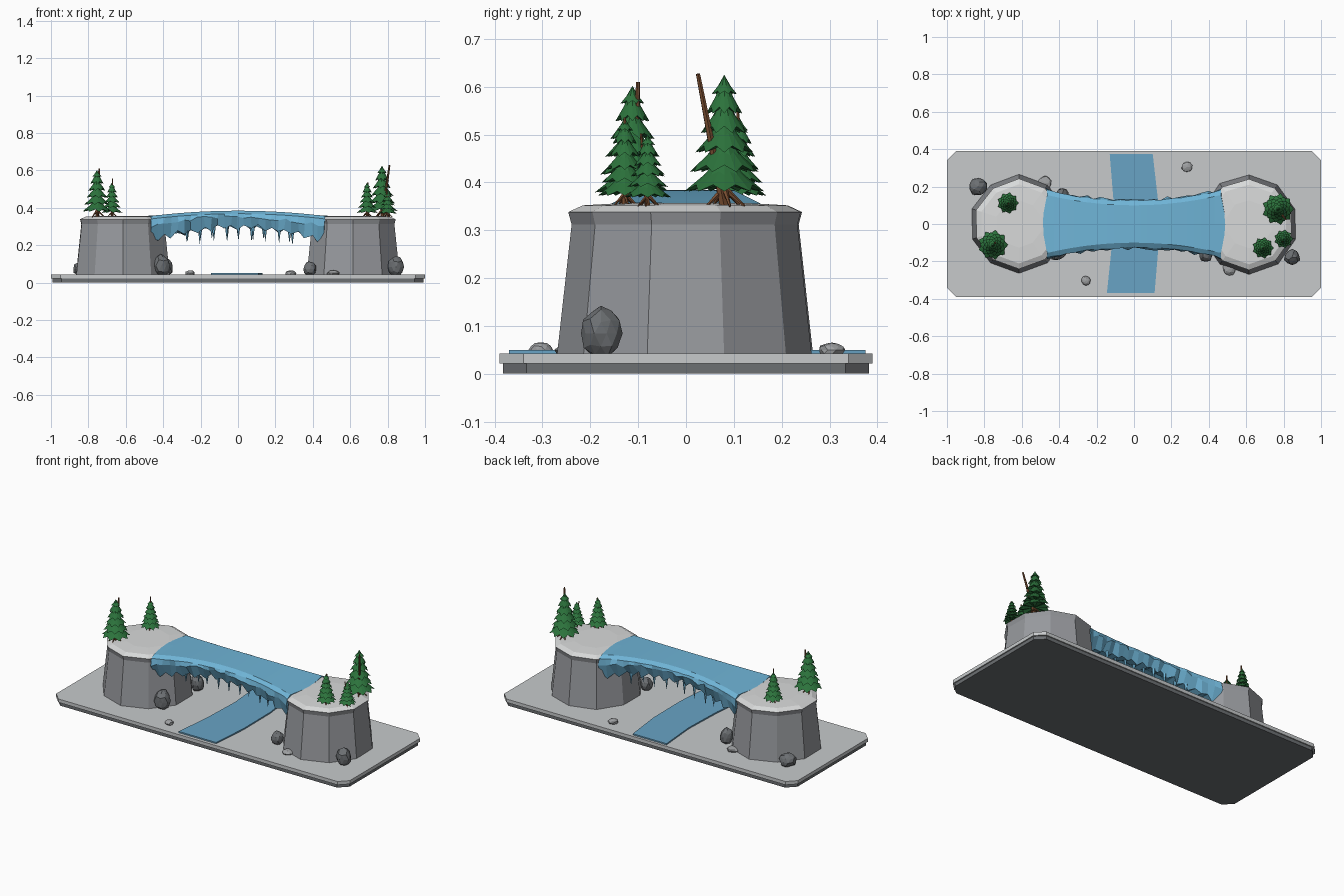
import bpy, bmesh, math, random
from mathutils import Vector, Matrix

random.seed(7)
if "Cube" in bpy.data.objects:
    bpy.data.objects.remove(bpy.data.objects["Cube"])


def material(name, rgb):
    m = bpy.data.materials.new(name)
    m.use_nodes = True
    col = (*rgb, 1)
    m.diffuse_color = col
    next(n for n in m.node_tree.nodes if n.type == 'BSDF_PRINCIPLED').inputs["Base Color"].default_value = col
    return m


GROUND = material("pale ground", (0.57, 0.59, 0.60))
SNOW = material("snow", (0.69, 0.70, 0.70))
STONE = material("cliff stone", (0.31, 0.32, 0.34))
DARK = material("dark stone", (0.15, 0.16, 0.17))
PEBBLE = material("light pebble", (0.34, 0.35, 0.36))
ICE = material("ice", (0.16, 0.46, 0.68))
WATER = material("river", (0.14, 0.37, 0.56))
GREEN = material("pine green", (0.025, 0.17, 0.045))
BARK = material("bark", (0.19, 0.075, 0.03))


def finish(bm, name, *mats):
    bmesh.ops.recalc_face_normals(bm, faces=bm.faces[:])
    me = bpy.data.meshes.new(name)
    bm.to_mesh(me)
    bm.free()
    for m in mats:
        me.materials.append(m)
    ob = bpy.data.objects.new(name, me)
    bpy.context.collection.objects.link(ob)
    return ob


def loft(bm, rings, caps=True):
    """Skin a list of closed rings of points."""
    loops = [[bm.verts.new(p) for p in ring] for ring in rings]
    for a, b in zip(loops, loops[1:]):
        for i in range(len(a)):
            j = (i + 1) % len(a)
            bm.faces.new((a[i], a[j], b[j], b[i]))
    if caps:
        bm.faces.new(loops[0])
        bm.faces.new(loops[-1])


def rod(bm, a, b, r1, r2, sides=6):
    """Tapered stick between two points."""
    a, b = Vector(a), Vector(b)
    d = b - a
    rot = d.to_track_quat('Z', 'Y').to_matrix().to_4x4()
    bmesh.ops.create_cone(bm, cap_ends=True, segments=sides, radius1=r1, radius2=r2,
                          depth=d.length, matrix=Matrix.Translation((a + b) / 2) @ rot)


def slab(name, x, y, cut, z0, z1, mat):
    bm = bmesh.new()
    outline = [(x, y - cut), (x - cut, y), (cut - x, y), (-x, y - cut),
               (-x, cut - y), (cut - x, -y), (x - cut, -y), (x, cut - y)]
    loft(bm, [[(px, py, z) for px, py in outline] for z in (z0, z1)])
    finish(bm, name, mat)


# Base plate in two tiers
slab("base_lower", 0.993, 0.383, 0.05, 0, 0.021, DARK)
slab("base_upper", 1.0, 0.39, 0.05, 0.021, 0.042, GROUND)

# River strip crossing under the bridge
bm = bmesh.new()
left = [(-0.13, 0.375), (-0.11, 0.13), (-0.12, -0.13), (-0.145, -0.37)]
right = [(0.10, 0.375), (0.128, 0.13), (0.13, -0.13), (0.11, -0.37)]
loft(bm, [[(l[0], l[1], 0.042), (r[0], r[1], 0.042), (r[0], r[1], 0.05), (l[0], l[1], 0.05)]
          for l, r in zip(left, right)])
finish(bm, "river", WATER)


# Ten-sided cliffs with a snowy cap
def cliff(name, cx):
    bm = bmesh.new()
    wobble = [random.uniform(0.97, 1.02) for _ in range(10)]
    rings = []
    for r, z in ((0.265, 0.04), (0.235, 0.312), (0.242, 0.338), (0.212, 0.352)):
        rings.append([(cx + r * w * math.cos(math.radians(18 + 36 * i)),
                       r * w * math.sin(math.radians(18 + 36 * i)), z)
                      for i, w in enumerate(wobble)])
    rings.append([(cx + (x - cx) * 0.6, y * 0.6, 0.357) for x, y, z in rings[-1]])
    loft(bm, rings)
    ob = finish(bm, name, STONE, SNOW)
    for p in ob.data.polygons:
        p.material_index = int(p.center.z > 0.34)


cliff("cliff_right", -0.615)
cliff("cliff_left", 0.615)


# Ice bridge: arched top, bevelled shoulders, ragged underside
def jit(a):
    return random.uniform(-a, a)


bm = bmesh.new()
rings = []
STEPS = 26
for i in range(STEPS + 1):
    t = 2 * i / STEPS - 1
    x = 0.465 * t
    w = 0.10 + 0.055 * t * t
    top = 0.384 - 0.028 * t * t
    low = 0.298 - 0.078 * t * t
    ragged = 0.012 * (-1) ** i
    end = 0.015 * (abs(t) == 1)
    side = []
    for s in (1, -1):
        half = [(x, s * w, top), (x, s * (w + 0.026 + jit(0.004)), top - 0.016),
                (x + jit(0.006), s * (w + 0.03 + jit(0.01)), (top + low) / 2 + 0.01 + jit(0.01)),
                (x + jit(0.006), s * (w + 0.004 + jit(0.012)), low + ragged + jit(0.006) + end),
                (x, s * w * 0.5, low + 0.012 + jit(0.012))]
        side.append(half)
    mid = (x + (0.03 if t > 0 else -0.03) * (abs(t) == 1), 0, top)
    rings.append([mid] + side[0] + side[1][::-1])
loft(bm, rings)
bmesh.ops.triangulate(bm, faces=[f for f in bm.faces if len(f.verts) > 4])
finish(bm, "ice_bridge", ICE)

# Icicles under both edges
bm = bmesh.new()
for s in (1, -1):
    for k in range(9):
        x = -0.275 + 0.07 * k + jit(0.01)
        t = x / 0.465
        z = 0.31 - 0.078 * t * t
        y = s * (0.092 + 0.055 * t * t + jit(0.01))
        rod(bm, (x, y, z), (x, y, z - random.uniform(0.06, 0.095)), 0.011, 0.0005, 5)
finish(bm, "icicles", ICE)


# Pines: star-shaped drooping tiers around a leaning trunk with roots
def pine(name, x, y, top, r, lean):
    base = 0.354
    tiers, points = 6, 9
    skirt0 = base + 0.1 * (top - base)
    span = top - skirt0
    bm = bmesh.new()
    for k in range(tiers):
        f = k / tiers
        rad = r * (1 - 0.82 * f)
        z = skirt0 + span * f
        apex = min(top, z + span * 0.34)
        turn = k * math.pi / points
        rings = []
        for scale, lift in ((1, 0), (0.5, 0.42)):
            ring = []
            for i in range(points * 2):
                a = turn + math.pi * i / points
                valley = i % 2
                q = rad * scale * (0.8 if valley else 1)
                zz = z + (apex - z) * (lift + (0.17 if valley else 0) * scale)
                ring.append((x + q * math.cos(a), y + q * math.sin(a), zz))
            rings.append(ring)
        loft(bm, rings, caps=False)
        # close the tier with a tip and a shallow hollow beneath
        for ring, zc in ((rings[1], apex), (rings[0], z + (apex - z) * 0.2)):
            c = bm.verts.new((x, y, zc))
            vs = [bm.verts.new(p) for p in ring]
            for i in range(len(vs)):
                bm.faces.new((vs[i], vs[(i + 1) % len(vs)], c))
    bmesh.ops.remove_doubles(bm, verts=bm.verts[:], dist=0.00001)
    finish(bm, name + "_foliage", GREEN)

    bm = bmesh.new()
    rod(bm, (x, y, base - 0.01), (x + lean[0], y + lean[1], lean[2]), r * 0.12, r * 0.055)
    for i in range(5):
        a = i * math.tau / 5 + jit(0.3)
        rod(bm, (x, y, base + r * 0.4),
            (x + 0.5 * r * math.cos(a), y + 0.5 * r * math.sin(a), base - 0.004), r * 0.08, r * 0.03, 5)
    finish(bm, name + "_trunk", BARK)


pine("pine_a", -0.674, 0.112, 0.535, 0.057, (0.003, -0.004, 0.555))
pine("pine_b", -0.754, -0.112, 0.602, 0.08, (0.012, 0.012, 0.61))
pine("pine_c", 0.77, 0.08, 0.625, 0.085, (0.04, -0.055, 0.627))
pine("pine_d", 0.69, -0.128, 0.535, 0.057, (0.004, 0.0, 0.536))
pine("pine_e", 0.80, -0.08, 0.50, 0.05, (-0.005, -0.014, 0.502))


# Boulders and pebbles around the cliffs
def rock(name, x, y, r, height, mat):
    bm = bmesh.new()
    bmesh.ops.create_icosphere(bm, subdivisions=2, radius=1)
    for v in bm.verts:
        v.co *= random.uniform(0.87, 1.05)
        v.co = (x + v.co.x * r, y + v.co.y * r, 0.036 + (v.co.z + 0.85) * height / 1.85)
        v.co.z = max(v.co.z, 0.036)
    finish(bm, name, mat)


boulders = [(-0.834, 0.2, 0.05, 0.08), (-0.385, 0.155, 0.038, 0.1), (-0.41, -0.15, 0.048, 0.115),
            (0.385, -0.165, 0.038, 0.08), (0.845, -0.178, 0.044, 0.105)]
pebbles = [(-0.476, 0.22, 0.038), (0.283, 0.305, 0.03), (0.51, -0.24, 0.036), (-0.257, -0.303, 0.027)]
for i, (x, y, r, h) in enumerate(boulders):
    rock(f"boulder_{i + 1}", x, y, r, h, DARK)
for i, (x, y, r) in enumerate(pebbles):
    rock(f"pebble_{i + 1}", x, y, r, 0.03, PEBBLE)
